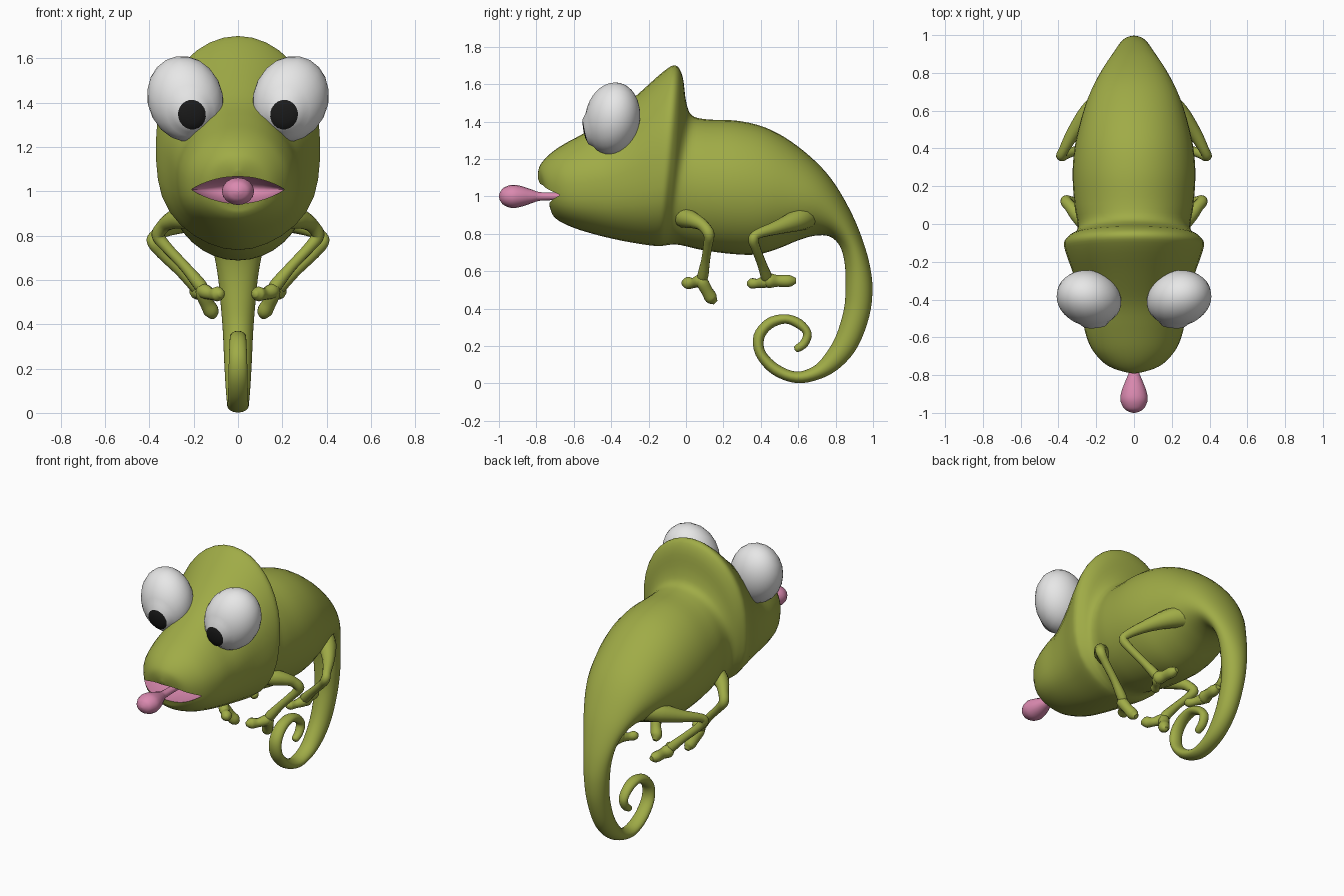
import bpy, bmesh, math
from mathutils import Vector, Matrix

if "Cube" in bpy.data.objects:
    bpy.data.objects.remove(bpy.data.objects["Cube"])


def material(name, rgb):
    m = bpy.data.materials.new(name)
    m.diffuse_color = (*rgb, 1)
    m.use_nodes = True
    m.node_tree.nodes["Principled BSDF"].inputs["Base Color"].default_value = m.diffuse_color
    return m


GREEN = material("leaf green", (0.35, 0.41, 0.062))
PINK = material("tongue pink", (0.70, 0.25, 0.43))
WHITE = material("eye white", (0.80, 0.80, 0.80))
BLACK = material("pupil black", (0.012, 0.012, 0.012))


def finish(bm, name, mats, mirror=False, angle=55):
    bmesh.ops.recalc_face_normals(bm, faces=bm.faces)
    me = bpy.data.meshes.new(name)
    bm.to_mesh(me)
    bm.free()
    ob = bpy.data.objects.new(name, me)
    bpy.context.collection.objects.link(ob)
    for m in mats:
        me.materials.append(m)
    if mirror:
        mod = ob.modifiers.new("mirror", 'MIRROR')
        mod.use_mirror_merge = False
    smooth(ob, angle)
    return ob


def smooth(ob, angle):
    bpy.ops.object.select_all(action='DESELECT')
    ob.select_set(True)
    bpy.context.view_layer.objects.active = ob
    bpy.ops.object.shade_smooth_by_angle(angle=math.radians(angle))


def spline(rows, n=4):
    """Smooth curve through rows of numbers (any length)."""
    p = [Vector(r) for r in rows]
    out = []
    for i in range(len(p) - 1):
        a, b, c, d = p[max(i - 1, 0)], p[i], p[i + 1], p[min(i + 2, len(p) - 1)]
        for k in range(n):
            t = k / n
            out.append(0.5 * (2 * b + (c - a) * t + (2 * a - 5 * b + 4 * c - d) * t * t
                              + (3 * b - a - 3 * c + d) * t ** 3))
    return out + [p[-1]]


def skin(bm, rings):
    """Join rings of points into a closed tube with fan caps."""
    vr = [[bm.verts.new(p) for p in r] for r in rings]
    n = len(vr[0])
    for a, b in zip(vr, vr[1:]):
        for i in range(n):
            bm.faces.new((a[i], a[(i + 1) % n], b[(i + 1) % n], b[i]))
    for r in (vr[0], vr[-1]):
        c = bm.verts.new(sum((v.co for v in r), Vector()) / n)
        for i in range(n):
            bm.faces.new((r[i], r[(i + 1) % n], c))


def loft(bm, rows, sides, jowl=0.0, pinch=0.0):
    """Rows: top y, top z, bottom y, bottom z, half width.
    Jowl fills the lower head, pinch narrows the brow between the eyes."""
    rings = []
    for ty, tz, by, bz, w in spline(rows):
        top, bot = Vector((0, ty, tz)), Vector((0, by, bz))
        mid, half = (top + bot) / 2, (top - bot) / 2
        fill = jowl * min(1, max(0, -mid.y * 10))
        brow = pinch * max(0, 1 - abs(mid.y + .44) / .22)
        ring = []
        for i in range(sides):
            a = 2 * math.pi * i / sides
            wide = 1 + (fill if math.cos(a) < 0 else -brow) * math.sin(2 * a) ** 2
            ring.append(mid + half * math.cos(a) + Vector((w * wide * math.sin(a), 0, 0)))
        rings.append(ring)
    skin(bm, rings)


def limb(bm, rows, sides=12):
    """Rows: x, y, z, radius."""
    pts = spline(rows, 5)
    pos = [p.to_3d() for p in pts]
    u, last, rings = None, None, []
    for i, p in enumerate(pos):
        t = (pos[min(i + 1, len(pos) - 1)] - pos[max(i - 1, 0)]).normalized()
        u = t.orthogonal().normalized() if u is None else last.rotation_difference(t) @ u
        last, v = t, t.cross(u)
        rings.append([p + (u * math.cos(a) + v * math.sin(a)) * pts[i][3]
                      for a in (2 * math.pi * k / sides for k in range(sides))])
    skin(bm, rings)


# Head, casque, trunk and curled tail in one loft, snout first
SNOUT = [(-.79, 1.09, -.735, .97, .025), (-.79, 1.135, -.722, .925, .08),
         (-.775, 1.175, -.712, .90, .14), (-.73, 1.225, -.68, .87, .19),
         (-.66, 1.275, -.62, .84, .235), (-.55, 1.335, -.54, .812, .265),
         (-.42, 1.41, -.42, .78, .283), (-.27, 1.535, -.30, .755, .315),
         (-.12, 1.668, -.19, .738, .36)]
CASQUE = [(-.055, 1.70, -.14, .735, .37), (-.018, 1.64, -.11, .738, .343),
          (0, 1.51, -.08, .742, .306), (.03, 1.435, -.03, .74, .298)]
TRUNK = [(.11, 1.412, .09, .713, .315), (.27, 1.405, .25, .692, .325),
         (.42, 1.37, .38, .69, .315), (.56, 1.295, .49, .72, .288),
         (.70, 1.18, .60, .765, .25), (.80, 1.06, .69, .79, .207),
         (.89, .90, .77, .785, .157), (.95, .75, .825, .73, .115)]
TAIL = [(.985, .62, .85, .63, .092), (.997, .5, .853, .5, .079),
        (.98, .36, .843, .39, .069), (.92, .2, .80, .25, .062),
        (.83, .09, .74, .15, .056), (.72, .025, .68, .09, .051),
        (.59, .002, .59, .063, .048), (.46, .05, .495, .1, .045),
        (.373, .15, .425, .17, .043), (.362, .26, .418, .24, .041),
        (.43, .345, .46, .295, .038), (.53, .37, .53, .32, .036),
        (.62, .34, .585, .30, .033), (.672, .27, .625, .268, .03),
        (.65, .2, .613, .228, .027), (.60, .168, .585, .205, .022),
        (.582, .178, .577, .195, .008)]
bm = bmesh.new()
loft(bm, SNOUT + CASQUE + TRUNK + TAIL, 36, jowl=.09, pinch=.1)
body = finish(bm, "body_and_tail", [GREEN])

# Mouth hollow, cut out with a pink lens that thins to pointed corners
bm = bmesh.new()
bmesh.ops.create_uvsphere(bm, u_segments=32, v_segments=20, radius=1)
for v in bm.verts:
    v.co.z *= math.sqrt(max(.002, 1 - v.co.x ** 2))
bmesh.ops.transform(bm, matrix=Matrix.Translation((0, -.70, 1.008))
                    @ Matrix.Diagonal((.212, .2, .064, 1)), verts=bm.verts)
cutter = finish(bm, "mouth_cutter", [PINK])
cutter.hide_render = True
cut = body.modifiers.new("mouth", 'BOOLEAN')
cut.operation, cut.solver, cut.object = 'DIFFERENCE', 'EXACT', cutter
cut.material_mode = 'TRANSFER'
bpy.context.view_layer.objects.active = body
bpy.ops.object.modifier_apply(modifier=cut.name)
bpy.data.objects.remove(cutter)
smooth(body, 50)

# Tongue with a bulb at the tip
bm = bmesh.new()
loft(bm, [(y, 1 + r, y, 1 - r, r * 1.17) for y, r in (
    (-.46, .02), (-.62, .02), (-.77, .022), (-.82, .035), (-.88, .055),
    (-.93, .062), (-.975, .046), (-.994, .022), (-1, .003))], 16)
finish(bm, "tongue", [PINK])

# Eyes: the pole of the sphere looks forward and down, the cap round it is the pupil
bm = bmesh.new()
bmesh.ops.create_uvsphere(bm, u_segments=20, v_segments=18, radius=1)
look = Vector((-.14, -.92, -.36)).normalized()
limit = math.cos(math.radians(20.5))
turn = Vector((0, 0, 1)).rotation_difference(look).to_matrix()
bmesh.ops.transform(bm, matrix=turn.to_4x4(), verts=bm.verts)
for f in bm.faces:
    f.material_index = int(all(v.co.normalized().dot(look) > limit for v in f.verts))
for v in bm.verts:
    if v.co.dot(look) > limit:
        v.co *= 1.08
# the slant pushes the lower inner side of each eye forward
slant = Matrix(((1, 0, .08, 0), (.07, 1, .07, 0), (0, 0, 1, 0), (0, 0, 0, 1)))
bmesh.ops.transform(bm, matrix=Matrix.Translation((.238, -.393, 1.417)) @ slant
                    @ Matrix.Diagonal((.172, .147, .194, 1)), verts=bm.verts)
finish(bm, "eyes", [WHITE, BLACK], mirror=True)

# Front legs: arm, then two gripping toes
bm = bmesh.new()
limb(bm, [(.13, -.03, .90, .065), (.235, .0, .885, .054), (.295, .045, .87, .042),
          (.335, .09, .845, .032), (.36, .122, .80, .03), (.32, .118, .745, .025),
          (.24, .105, .66, .024), (.17, .09, .575, .03), (.15, .085, .545, .02)])
limb(bm, [(.18, .10, .56, .015), (.155, .075, .55, .033), (.12, .04, .537, .027),
          (.09, .008, .537, .033), (.075, -.018, .537, .014)])
limb(bm, [(.17, .07, .575, .015), (.16, .085, .545, .033), (.14, .112, .495, .032),
          (.12, .135, .457, .034), (.115, .158, .433, .014)])
finish(bm, "front_legs", [GREEN], mirror=True)

# Hind legs: thigh forward, shin down, toes fore and aft
bm = bmesh.new()
limb(bm, [(.12, .66, .90, .07), (.22, .60, .875, .06), (.315, .49, .835, .038),
          (.375, .385, .80, .026), (.383, .36, .77, .028), (.345, .375, .72, .025),
          (.26, .405, .64, .025), (.19, .43, .57, .03), (.17, .435, .54, .02)])
limb(bm, [(.18, .46, .55, .015), (.175, .43, .545, .033), (.15, .385, .535, .025),
          (.13, .35, .535, .028), (.125, .328, .535, .012)])
limb(bm, [(.185, .41, .55, .015), (.18, .44, .55, .04), (.17, .49, .548, .032),
          (.165, .55, .548, .033), (.16, .587, .55, .015)])
finish(bm, "hind_legs", [GREEN], mirror=True)
